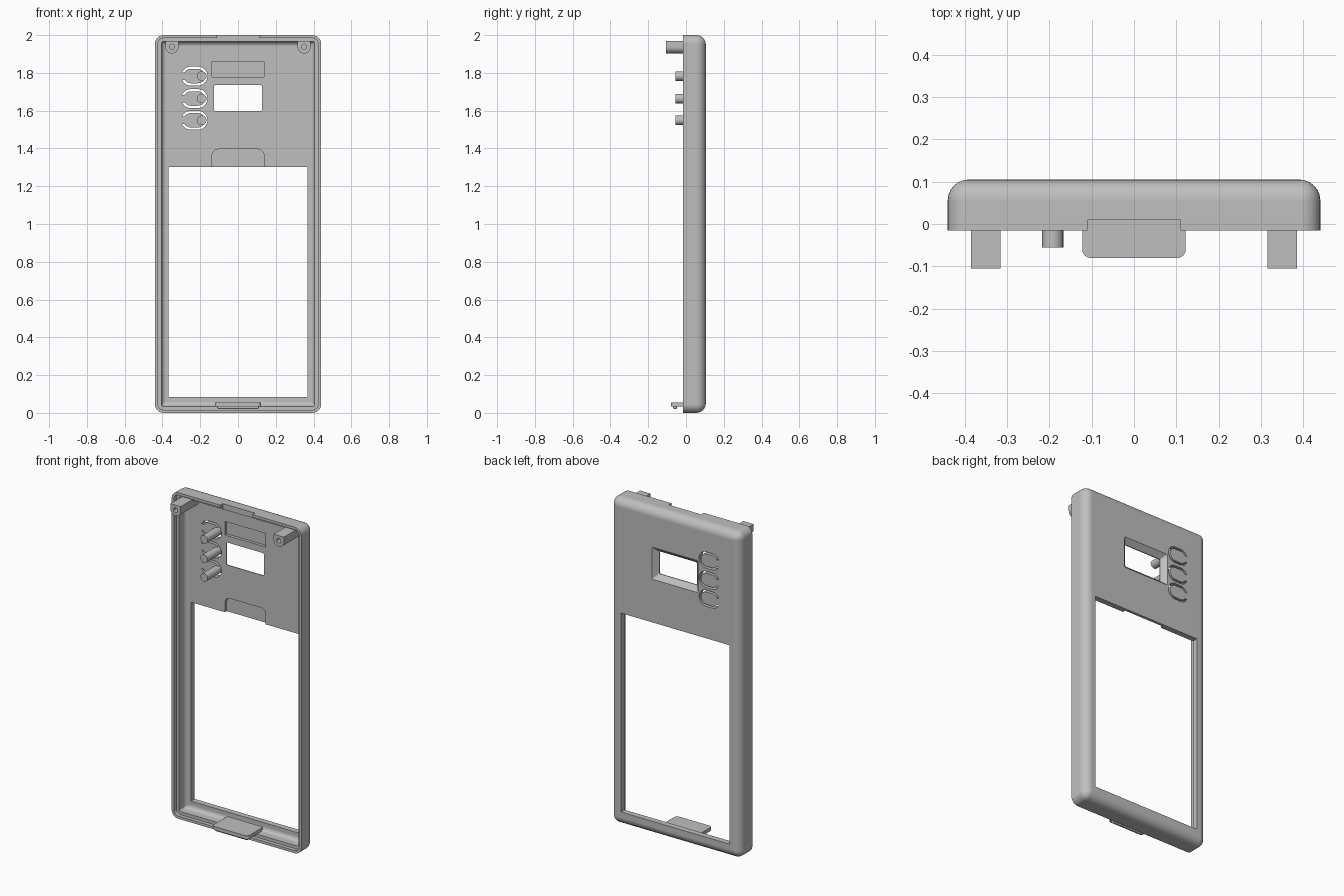
import bpy, bmesh
from math import pi, sin, cos, asin

if "Cube" in bpy.data.objects:
    bpy.data.objects.remove(bpy.data.objects["Cube"])

GREY = (0.52, 0.52, 0.52, 1)
plastic = bpy.data.materials.new("grey plastic")
plastic.use_nodes = True
plastic.diffuse_color = GREY
plastic.node_tree.nodes["Principled BSDF"].inputs["Base Color"].default_value = GREY


def arc(cx, cz, r, a0, a1, n=8):
    return [(cx + r * cos(a0 + (a1 - a0) * i / n), cz + r * sin(a0 + (a1 - a0) * i / n))
            for i in range(n + 1)]


def round_rect(x0, x1, z0, z1, r, n=6):
    corners = [(x1 - r, z1 - r), (x0 + r, z1 - r), (x0 + r, z0 + r), (x1 - r, z0 + r)]
    return [p for k, (cx, cz) in enumerate(corners)
            for p in arc(cx, cz, r, k * pi / 2, (k + 1) * pi / 2, n)]


def rect(x0, x1, z0, z1):
    return [(x0, z0), (x1, z0), (x1, z1), (x0, z1)]


def loft(name, rings):
    """Skin a list of (outline, y) rings and cap both ends."""
    bm = bmesh.new()
    loops = [[bm.verts.new((x, y, z)) for x, z in pts] for pts, y in rings]
    for a, b in zip(loops, loops[1:]):
        for i in range(len(a)):
            j = (i + 1) % len(a)
            bm.faces.new((a[i], a[j], b[j], b[i]))
    bm.faces.new(loops[0])
    bm.faces.new(loops[-1])
    bmesh.ops.recalc_face_normals(bm, faces=bm.faces)
    me = bpy.data.meshes.new(name)
    bm.to_mesh(me)
    bm.free()
    ob = bpy.data.objects.new(name, me)
    bpy.context.collection.objects.link(ob)
    me.materials.append(plastic)
    return ob


def prism(name, pts, y0, y1):
    return loft(name, [(pts, y0), (pts, y1)])


def activate(ob):
    bpy.ops.object.select_all(action='DESELECT')
    ob.select_set(True)
    bpy.context.view_layer.objects.active = ob


def cut(ob, cutter):
    mod = ob.modifiers.new("cut", 'BOOLEAN')
    mod.operation, mod.solver, mod.object = 'DIFFERENCE', 'EXACT', cutter
    activate(ob)
    bpy.ops.object.modifier_apply(modifier=mod.name)
    bpy.data.objects.remove(cutter)


def finish(ob):
    activate(ob)
    bpy.ops.object.shade_smooth_by_angle(angle=pi / 6)
    mod = ob.modifiers.new("flat_normals", 'WEIGHTED_NORMAL')
    mod.keep_sharp = True


# Shell: inner floor, inner fillet, stepped lip, outer wall, rounded back edge
RIM, FLOOR, BACK = -0.015, 0.07, 0.105


def shell_ring(inset, y):
    return round_rect(-0.44 + inset, 0.44 - inset, inset, 2 - inset, max(0.045 - inset, 0.008)), y


steps = [(0.035 + 0.025 * (1 - sin(a)), FLOOR - 0.025 * (1 - cos(a)))
         for a in [i * pi / 8 for i in range(5)]]
steps += [(0.035, 0.008), (0.016, 0.008), (0.016, RIM), (0, RIM)]
steps += [(0.05 * (1 - cos(a)), BACK - 0.05 * (1 - sin(a)))
          for a in [i * pi / 12 for i in range(7)]]
shell = loft("shell", [shell_ring(*s) for s in steps])

# Large lower opening and top rim notch
cut(shell, prism("opening_cutter", rect(-0.368, 0.368, 0.083, 1.303), 0.0, 0.2))
cut(shell, prism("notch_cutter", rect(-0.11, 0.11, 1.96, 2.05), -0.05, 0.01))

# Small window, flared toward the back
cut(shell, loft("window_cutter", [
    (round_rect(-0.127, 0.127, 1.597, 1.735, 0.008, 3), 0.04),
    (round_rect(-0.127, 0.127, 1.597, 1.735, 0.008, 3), 0.075),
    (round_rect(-0.157, 0.157, 1.567, 1.765, 0.008, 3), 0.106)]))

# Shallow recesses in the inner floor
cut(shell, prism("label_recess_cutter", rect(-0.138, 0.138, 1.777, 1.86), 0.04, 0.088))
cut(shell, prism("thumb_recess_cutter", round_rect(-0.138, 0.138, 1.2, 1.396, 0.035), 0.04, 0.088))

# Buttons: C-shaped slots that leave a hinge, each with a pin
BUTTONS = (1.783, 1.664, 1.549)


def slot_side(cz, r):
    a = pi - asin(0.02 / r)
    return (arc(-0.25, cz, r, a, pi / 2) + arc(-0.212, cz, r, pi / 2, -pi / 2, 16)
            + arc(-0.25, cz, r, -pi / 2, -a))


for i, cz in enumerate(BUTTONS):
    outline = slot_side(cz, 0.05) + slot_side(cz, 0.038)[::-1]
    cut(shell, prism("slot_cutter", outline, 0.04, 0.2))
    finish(prism(f"button_pin_{i + 1}", arc(-0.192, cz, 0.025, 0, 2 * pi, 24)[:-1], -0.055, 0.08))
finish(shell)

# Screw posts with blind holes
for side, sx in (("left", 1), ("right", -1)):
    cx, cz = 0.35 * sx, 1.938
    outline = arc(cx, cz, 0.035, pi, 2 * pi, 16) + [(cx + 0.035, 1.97), (cx - 0.035, 1.97)]
    post = prism(f"screw_post_{side}", outline, -0.105, 0.08)
    cut(post, prism("hole_cutter", arc(cx, cz, 0.014, 0, 2 * pi, 20)[:-1], -0.2, 0.03))
    finish(post)

# Bottom snap tab: a flat plate with rounded front corners, plus a catch ridge
tab = prism("snap_tab", round_rect(-0.122, 0.122, -0.08, 0.08, 0.02), 0.033, 0.055)
for v in tab.data.vertices:
    v.co.y, v.co.z = v.co.z, v.co.y
tab.data.flip_normals()
finish(tab)
ridge = prism("snap_ridge", rect(-0.11, 0.11, 0.021, 0.036), -0.068, -0.048)
bevel = ridge.modifiers.new("soft_edges", 'BEVEL')
bevel.width, bevel.segments = 0.005, 2
finish(ridge)
